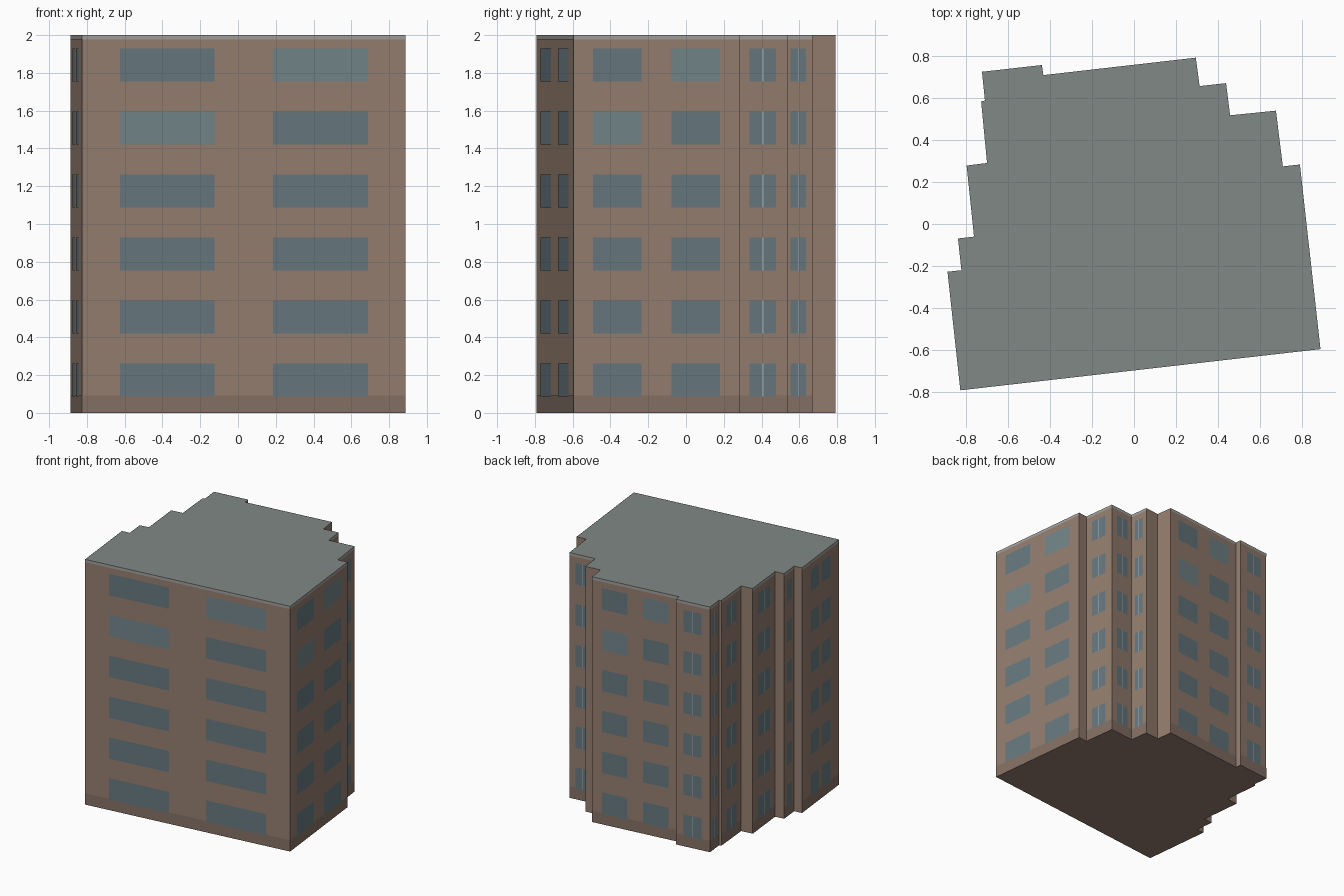
import bpy, bmesh
from mathutils import Vector

if "Cube" in bpy.data.objects:
    bpy.data.objects.remove(bpy.data.objects["Cube"])

# Footprint, counter-clockwise from the front left corner
PLAN = [(-.826, -.791), (.887, -.595), (.789, .283), (.708, .274), (.675, .539),
        (.457, .517), (.438, .67), (.312, .656), (.294, .791), (-.431, .708),
        (-.438, .756), (-.723, .724), (-.709, .587), (-.727, .583), (-.699, .29),
        (-.796, .278), (-.761, -.06), (-.837, -.069), (-.821, -.22), (-.887, -.227)]
FACADES = [0, 1, 3, 4, 5, 8, 10, 11, 13, 15, 17, 19]  # walls with windows
HEIGHT, FLOORS = 2.0, 6


def material(name, rgb):
    m = bpy.data.materials.new(name)
    m.diffuse_color = (*rgb, 1)
    m.use_nodes = True
    m.node_tree.nodes["Principled BSDF"].inputs["Base Color"].default_value = m.diffuse_color
    return m


def finish(bm, name, *mats):
    mesh = bpy.data.meshes.new(name)
    bm.to_mesh(mesh)
    bm.free()
    ob = bpy.data.objects.new(name, mesh)
    bpy.context.collection.objects.link(ob)
    for m in mats:
        mesh.materials.append(m)


def panel(bm, wall, u0, u1, z0, z1, off):
    """Flat panel on a wall, u is the fraction along it."""
    a, b = Vector(PLAN[wall]), Vector(PLAN[(wall + 1) % len(PLAN)])
    d = (b - a).normalized()
    n = Vector((d.y, -d.x)) * off
    p, q = a.lerp(b, u0) + n, a.lerp(b, u1) + n
    bm.faces.new([bm.verts.new((v.x, v.y, z))
                  for v, z in ((p, z0), (q, z0), (q, z1), (p, z1))])


brick = material("brick", (.30, .21, .16))
roof = material("roof", (.22, .25, .235))
base = material("base", (.235, .165, .13))
trim = material("trim", (.36, .35, .33))
glass = material("glass", (.135, .19, .215))
pale = material("pale_glass", (.17, .235, .25))
frame = material("frame", (.40, .46, .48))

# Building body: extruded footprint with a grey roof face
bm = bmesh.new()
floor = bm.faces.new([bm.verts.new((x, y, 0)) for x, y in PLAN])
ext = bmesh.ops.extrude_face_region(bm, geom=[floor], use_keep_orig=True)["geom"]
bmesh.ops.translate(bm, vec=(0, 0, HEIGHT),
                    verts=[g for g in ext if isinstance(g, bmesh.types.BMVert)])
bmesh.ops.recalc_face_normals(bm, faces=bm.faces[:])
for f in bm.faces:
    f.material_index = int(f.normal.z > .5)
finish(bm, "building_body", brick, roof)

# Plinth and roof edge bands on the facades
for name, z0, z1, mat in (("plinth", 0, .093, base), ("roof_edge", 1.978, HEIGHT, trim)):
    bm = bmesh.new()
    for w in FACADES:
        panel(bm, w, 0, 1, z0, z1, .001)
    finish(bm, name, mat)

# Windows: two columns per facade, closer together on the narrow walls
panes, bright, mullions = bmesh.new(), bmesh.new(), bmesh.new()
for w in FACADES:
    length = (Vector(PLAN[(w + 1) % len(PLAN)]) - Vector(PLAN[w])).length
    if length > .6:
        margin, gap = .117, .18
    elif length > .4:
        margin, gap = .235, .08
    else:
        margin, gap = .235, .025
    for i in range(FLOORS):
        z = .087 + i * HEIGHT / FLOORS
        for col in range(2):
            u = margin if col == 0 else .5 + gap / 2
            lit = length > .6 and (i, col) in ((5, 1), (4, 0))
            panel(bright if lit else panes, w, u, u + .5 - gap / 2 - margin,
                  z, z + .175, .003)
        if gap < .05:
            panel(mullions, w, .5 - gap / 2, .5 + gap / 2, z, z + .175, .003)
finish(panes, "windows", glass)
finish(bright, "pale_windows", pale)
finish(mullions, "window_mullions", frame)
